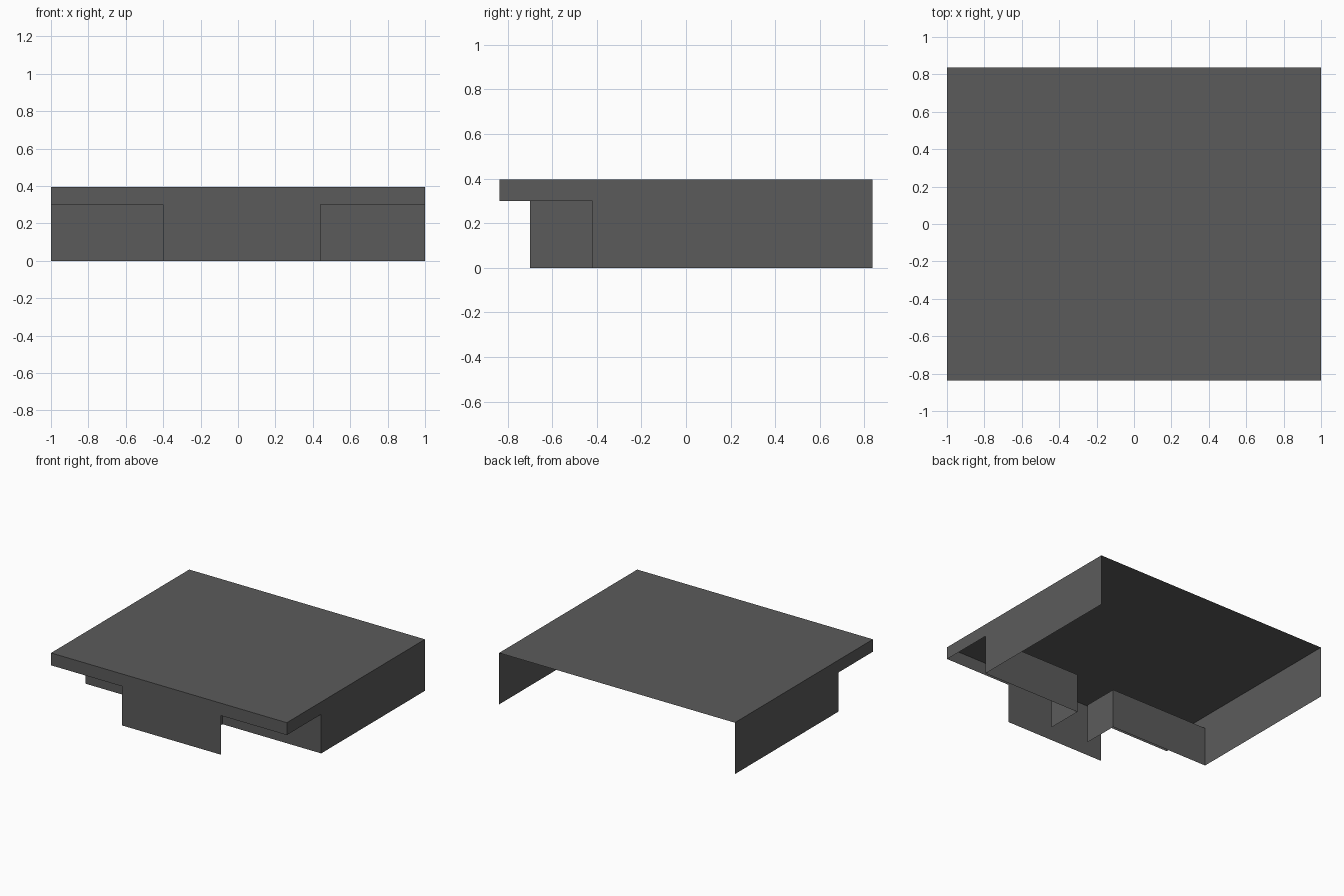
import bpy

if "Cube" in bpy.data.objects:
    bpy.data.objects.remove(bpy.data.objects["Cube"])

# Key dimensions of the thin sheet shell (open at the back)
X, Y, TOP = 1.0, 0.837, 0.395
LIP = 0.30            # underside of the overhanging fascia
WALL_Y = -0.42        # recessed front wall
ENTRY_Y = -0.70       # front end of the entry walls
ENTRY_X = 0.163       # half width of the entry

# Dark grey finish for all sheets
dark = bpy.data.materials.new("dark_grey")
dark.diffuse_color = (0.105, 0.105, 0.105, 1)
dark.use_nodes = True
dark.node_tree.nodes["Principled BSDF"].inputs["Base Color"].default_value = dark.diffuse_color


def sheet(name, points):
    mesh = bpy.data.meshes.new(name)
    mesh.from_pydata(points, [], [tuple(range(len(points)))])
    mesh.materials.append(dark)
    obj = bpy.data.objects.new(name, mesh)
    bpy.context.collection.objects.link(obj)
    return obj


def sheet_x(name, x, profile):
    """Flat sheet facing sideways, outline given as (y, z)."""
    return sheet(name, [(x, y, z) for y, z in profile])


def sheet_y(name, y, profile):
    """Flat sheet facing front, outline given as (x, z)."""
    return sheet(name, [(x, y, z) for x, z in profile])


def rect(a0, a1, z0, z1):
    return [(a0, z0), (a1, z0), (a1, z1), (a0, z1)]


# Flat roof
sheet("roof", [(-X, -Y, TOP), (X, -Y, TOP), (X, Y, TOP), (-X, Y, TOP)])

# Front fascia with the off-centre panel hanging down to the ground
sheet_y("front_fascia", -Y, [(-X, LIP), (-0.4, LIP), (-0.4, 0), (0.44, 0),
                             (0.44, LIP), (X, LIP), (X, TOP), (-X, TOP)])

for side, s in (("left", -1), ("right", 1)):
    # Side wall, stepped up to a lip under the overhang
    profile = [(-Y, LIP), (WALL_Y, LIP), (WALL_Y, 0), (Y, 0), (Y, TOP), (-Y, TOP)]
    sheet_x(side + "_side_wall", s * X, profile if s > 0 else profile[::-1])
    # Recessed front wall, stopping short of the roof
    a, b = sorted((s * ENTRY_X, s * X))
    sheet_y(side + "_recessed_wall", WALL_Y, rect(a, b, 0, LIP))
    # Short entry wall projecting forward
    profile = rect(ENTRY_Y, WALL_Y, 0, LIP)
    sheet_x(side + "_entry_wall", s * ENTRY_X, profile if s > 0 else profile[::-1])
